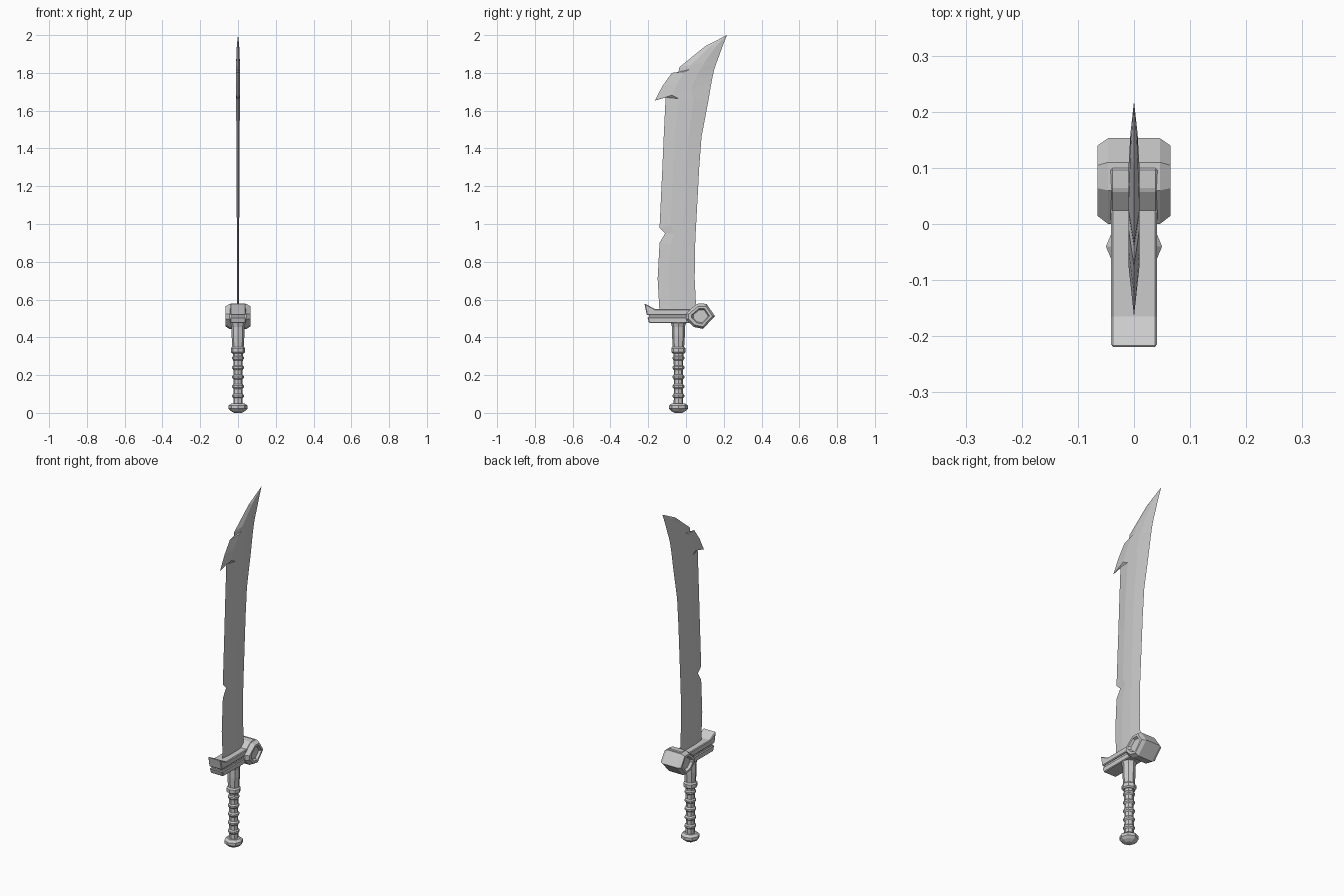
import bpy, bmesh, math
from mathutils import Vector

if "Cube" in bpy.data.objects:
    bpy.data.objects.remove(bpy.data.objects["Cube"])

steel = bpy.data.materials.new("plain grey")
steel.use_nodes = True
grey = (0.6, 0.6, 0.6, 1)
steel.diffuse_color = grey
steel.node_tree.nodes["Principled BSDF"].inputs["Base Color"].default_value = grey


def loft(name, rings, bevel=0):
    """Skin a row of equal-length closed rings and cap both ends."""
    bm = bmesh.new()
    rows = [[bm.verts.new(p) for p in ring] for ring in rings]
    n = len(rows[0])
    for a, b in zip(rows, rows[1:]):
        for i in range(n):
            j = (i + 1) % n
            bm.faces.new((a[i], a[j], b[j], b[i]))
    bm.faces.new(rows[0])
    bm.faces.new(rows[-1])
    bmesh.ops.remove_doubles(bm, verts=bm.verts, dist=0.0001)
    bmesh.ops.recalc_face_normals(bm, faces=bm.faces)
    mesh = bpy.data.meshes.new(name)
    bm.to_mesh(mesh)
    bm.free()
    mesh.materials.append(steel)
    ob = bpy.data.objects.new(name, mesh)
    bpy.context.collection.objects.link(ob)
    if bevel:
        mod = ob.modifiers.new("chamfer", 'BEVEL')
        mod.width = bevel
        mod.segments = 1
    return ob


def slab(name, profile, half, bevel=0.004):
    """Side profile (y, z) extruded across x."""
    return loft(name, [[(x, y, z) for y, z in profile] for x in (-half, half)], bevel)


def turned(name, profile, sides=8):
    """Faceted turned part on the grip axis, profile of (radius, z)."""
    angles = [math.tau * i / sides for i in range(sides)]
    return loft(name, [[(r * math.cos(a), -0.04 + r * math.sin(a), z)
                        for a in angles] for r, z in profile])


# Blade: spine point paired with cutting-edge point at each station
stations = [
    ((-.14, .53), (.055, .53)), ((-.15, .71), (.046, .71)),
    ((-.14, .90), (.048, .88)), ((-.11, .95), (.051, .95)),
    ((-.14, .98), (.055, 1.02)), ((-.125, 1.3), (.07, 1.3)),
    ((-.118, 1.46), (.082, 1.46)), ((-.108, 1.67), (.118, 1.65)),
    ((-.165, 1.653), (.135, 1.75)), ((-.125, 1.73), (.143, 1.79)),
    ((-.075, 1.80), (.15, 1.82)), ((-.04, 1.805), (.16, 1.85)),
    ((-.035, 1.83), (.168, 1.87)), ((.10, 1.94), (.195, 1.945)),
    ((.212, 1.998), (.217, 2.0)),
]
rings = []
for spine, edge in stations:
    s, e = Vector((0, *spine)), Vector((0, *edge))
    t = 0.006 + 0.004 * max(0, min(1, (s.z - 0.9) / 0.8))
    t *= min(1, (e - s).length / 0.15)
    out = Vector((t, 0, 0))
    r1, r2 = s.lerp(e, 0.3), s.lerp(e, 0.65)
    rings.append([s, r1 + out, r2 + out, e, r2 - out, r1 - out])
loft("blade", rings)

# Guard: two plates around a recessed strip, with a flicked-up tail
slab("guard_lower_plate", [(-.195, .475), (.05, .475), (.05, .507), (-.205, .507)], .041)
slab("guard_strip", [(-.197, .5), (.03, .5), (.03, .525), (-.197, .525)], .034, 0)
slab("guard_upper_plate", [(-.208, .518), (.03, .518), (.03, .55), (-.165, .55),
                           (-.22, .58), (-.213, .545)], .041)
slab("guard_ramp", [(0, .48), (.1, .48), (.1, .58), (.06, .578), (.005, .535)], .042)

# Guard head: faceted block with a sunken socket on both sides
outline = [(0, .525), (.06, .576), (.11, .576), (.153, .512),
           (.09, .445), (.04, .455), (0, .495)]
center = Vector((.08, .512))
side = [(.046, 1), (.065, .82), (.065, .62), (.052, .52)]
steps = [(-x, k) for x, k in reversed(side)] + side
head = []
for x, k in steps:
    pts = [center + (Vector(p) - center) * k for p in outline]
    head.append([(x, p.x, p.y) for p in pts])
loft("guard_head", head)

# Handle: pommel, grip, ribs, collar and sleeve
turned("pommel", [(.02, 0), (.038, .01), (.05, .022), (.05, .038), (.036, .05)])
turned("grip", [(.025, .045), (.024, .2), (.026, .33)])
for i in range(5):
    z = .09 + i * .05
    turned("grip_rib", [(.024, z - .013), (.031, z - .005),
                        (.031, z + .005), (.024, z + .013)])
turned("collar", [(.031, .315), (.038, .322), (.038, .342), (.031, .35)])
turned("sleeve", [(.03, .345), (.034, .41), (.034, .455), (.041, .48)])
